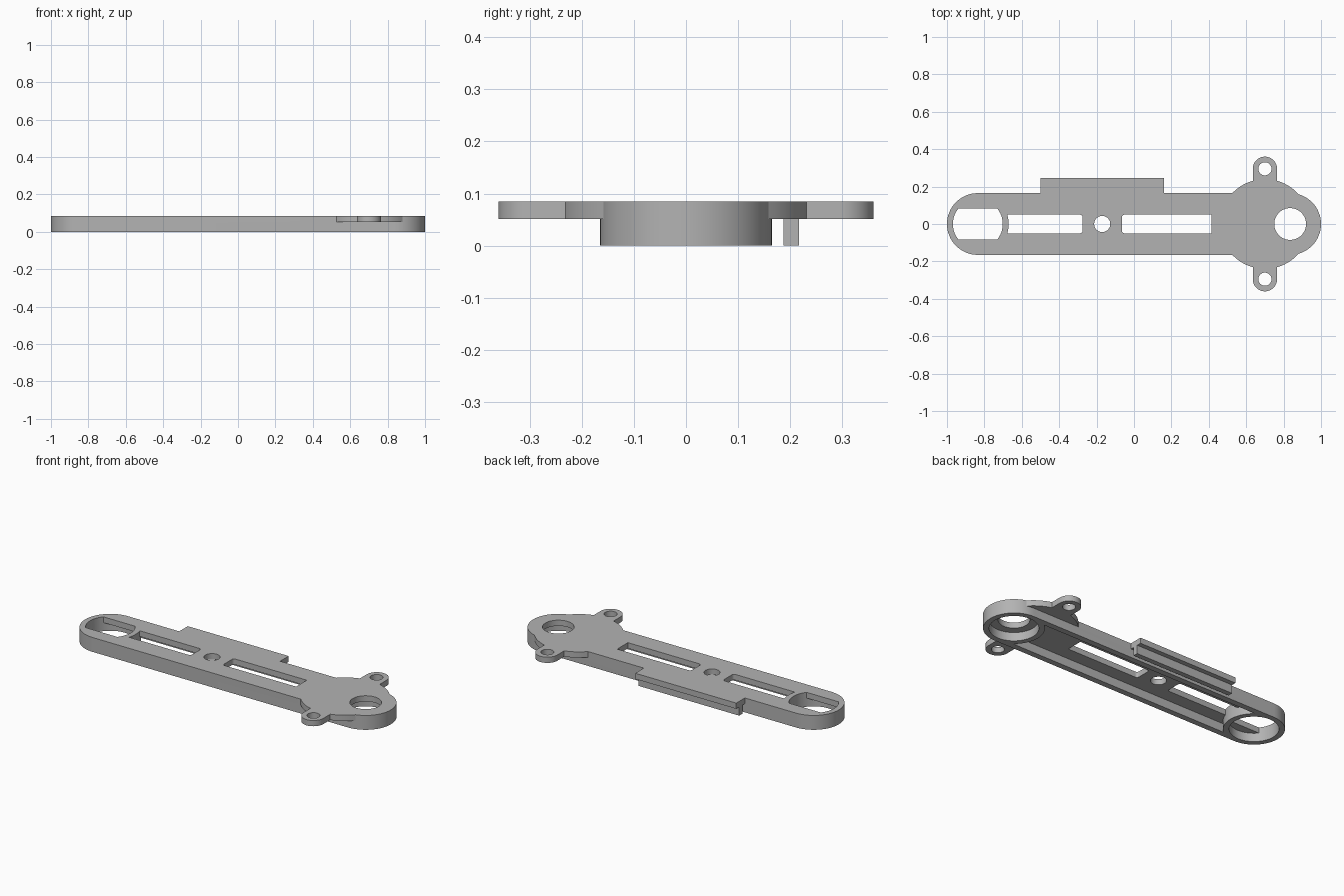
import bpy, bmesh
from math import sin, cos, asin, radians, degrees

cube = bpy.data.objects.get("Cube")
if cube:
    bpy.data.objects.remove(cube, do_unlink=True)

TOP, DECK, END, R, BORE = 0.085, 0.051, 0.835, 0.165, 0.133

grey = bpy.data.materials.new("light_grey")
grey.use_nodes = True
grey.diffuse_color = (0.45, 0.45, 0.45, 1)
grey.node_tree.nodes["Principled BSDF"].inputs["Base Color"].default_value = (0.45, 0.45, 0.45, 1)


def arc(x, y, r, a, b, n=32):
    """Points along an arc from angle a to b in degrees."""
    angles = [radians(a + (b - a) * i / n) for i in range(n + 1)]
    return [(x + r * cos(t), y + r * sin(t)) for t in angles]


def circle(x, y, r, n=64):
    return arc(x, y, r, 0, 360, n)[:-1]


def rect(x0, x1, y0, y1):
    return [(x0, y0), (x1, y0), (x1, y1), (x0, y1)]


def prism(name, outline, z0, z1):
    """Extrude a flat outline between two heights."""
    bm = bmesh.new()
    face = bm.faces.new([bm.verts.new((x, y, z0)) for x, y in outline])
    result = bmesh.ops.extrude_face_region(bm, geom=[face])
    moved = [v for v in result["geom"] if isinstance(v, bmesh.types.BMVert)]
    bmesh.ops.translate(bm, verts=moved, vec=(0, 0, z1 - z0))
    bmesh.ops.recalc_face_normals(bm, faces=bm.faces)
    mesh = bpy.data.meshes.new(name)
    bm.to_mesh(mesh)
    bm.free()
    mesh.materials.append(grey)
    obj = bpy.data.objects.new(name, mesh)
    bpy.context.collection.objects.link(obj)
    return obj


def combine(target, tool, operation):
    """Apply a boolean and discard the tool."""
    mod = target.modifiers.new(operation, 'BOOLEAN')
    mod.operation, mod.object, mod.solver = operation, tool, 'EXACT'
    bpy.context.view_layer.objects.active = target
    bpy.ops.object.modifier_apply(modifier=mod.name)
    bpy.data.objects.remove(tool, do_unlink=True)


# Long arm with round ends
body = prism("arm_body", arc(END, 0, R, -90, 90) + arc(-END, 0, R, 90, 270), 0, TOP)

# Round flange, mounting ears, side ledge and its hanging lip
EAR_X, EAR_Y, EAR_R = 0.70, 0.295, 0.065
ears = arc(EAR_X, EAR_Y, EAR_R, 0, 180) + arc(EAR_X, -EAR_Y, EAR_R, 180, 360)
solids = [
    ("flange", circle(EAR_X, 0, 0.24, 96), DECK),
    ("ears", ears, DECK),
    ("ledge", rect(-0.5, 0.16, 0.1, 0.245), DECK),
    ("lip", rect(-0.5, 0.16, 0.187, 0.217), 0),
]
for name, outline, z0 in solids:
    combine(body, prism(name, outline, z0, TOP), 'UNION')

# Hollow underside between the two end rings
half = 0.13
a = degrees(asin(half / R))
hollow = arc(-END, 0, R, -a, a) + arc(END, 0, R, 180 - a, 180 + a)

# Flat-sided opening, and slots with softened corners
b = degrees(asin(0.083 / BORE))
opening = arc(-END, 0, BORE, -b, b) + arc(-END, 0, BORE, 180 - b, 180 + b)
c = degrees(asin(0.05 / R))
f = 0.015
short_slot = (arc(-END, 0, R, c, -c, 12) + arc(-0.275 - f, -0.05 + f, f, -90, 0, 6)
              + arc(-0.275 - f, 0.05 - f, f, 0, 90, 6))
long_slot = ([(0.415, -0.05), (0.415, 0.05)] + arc(-0.065 + f, 0.05 - f, f, 90, 180, 6)
             + arc(-0.065 + f, -0.05 + f, f, 180, 270, 6))
cuts = [
    ("hollow", hollow, DECK),
    ("left_recess", circle(END, 0, BORE), DECK),
    ("right_recess", circle(-END, 0, BORE), DECK),
    ("opening", opening, 0.2),
    ("short_slot", short_slot, 0.2),
    ("long_slot", long_slot, 0.2),
    ("pivot_hole", circle(-0.17, 0, 0.043), 0.2),
    ("shaft_hole", circle(END, 0, 0.085), 0.2),
    ("back_ear_hole", circle(EAR_X, EAR_Y, 0.035), 0.2),
    ("front_ear_hole", circle(EAR_X, -EAR_Y, 0.035), 0.2),
]
for name, outline, z1 in cuts:
    combine(body, prism(name, outline, -0.1, z1), 'DIFFERENCE')

# Smooth round walls, crisp edges
bpy.ops.object.select_all(action='DESELECT')
body.select_set(True)
bpy.context.view_layer.objects.active = body
bpy.ops.object.shade_smooth_by_angle(angle=radians(30))
